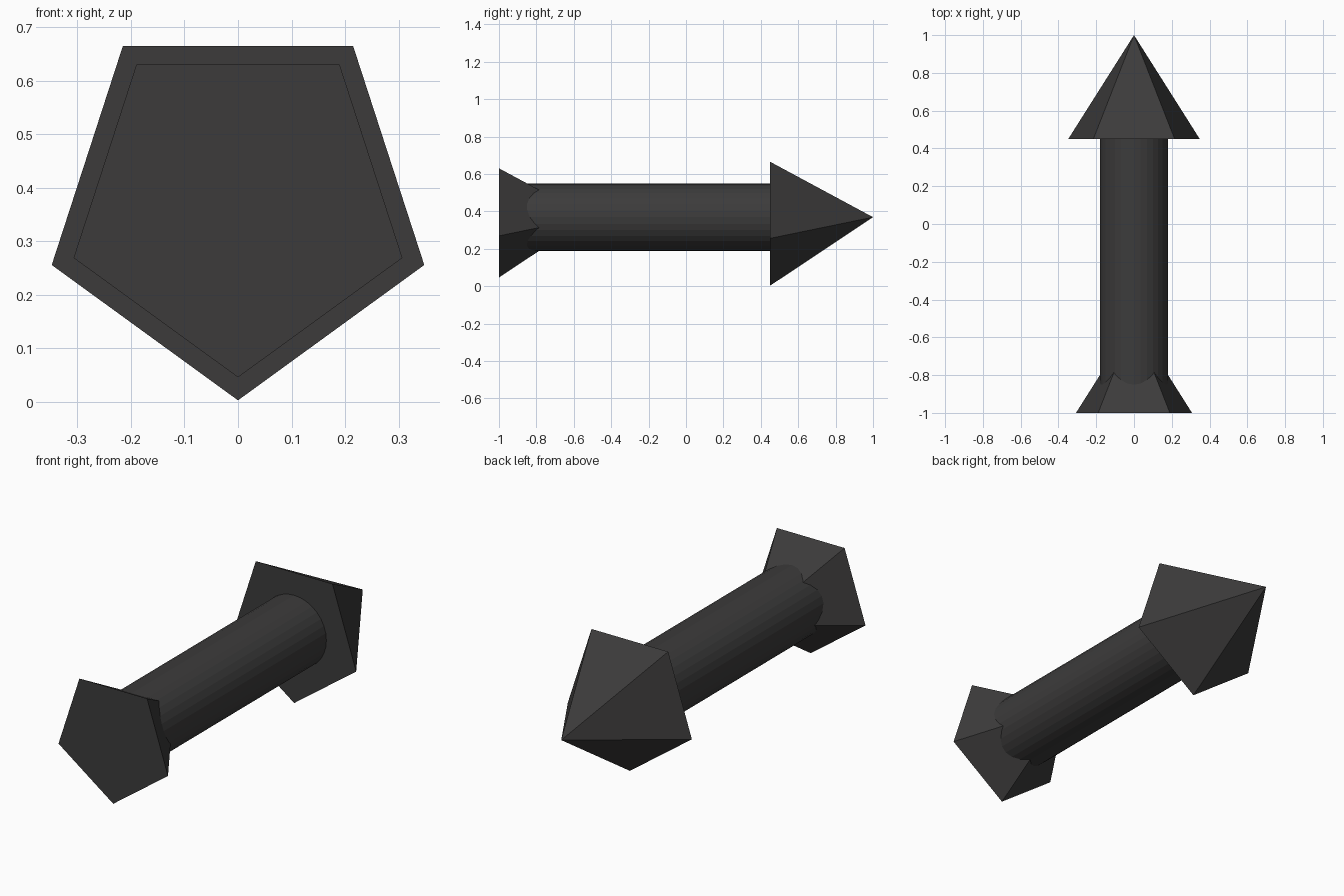
import bpy
from math import pi

if "Cube" in bpy.data.objects:
    bpy.data.objects.remove(bpy.data.objects["Cube"])

AXIS_Z = 0.369  # height of the arrow's axis

dark = bpy.data.materials.new("dark_grey")
dark.diffuse_color = (0.045, 0.044, 0.044, 1)
dark.use_nodes = True
dark.node_tree.nodes["Principled BSDF"].inputs["Base Color"].default_value = dark.diffuse_color


def add_part(name, sides, radius_start, radius_end, y_start, y_end):
    """Cone or cylinder lying along +y, with its first corner pointing down."""
    bpy.ops.mesh.primitive_cone_add(
        vertices=sides, radius1=radius_start, radius2=radius_end,
        depth=y_end - y_start, location=(0, (y_start + y_end) / 2, AXIS_Z),
        rotation=(-pi / 2, 0, 0))
    part = bpy.context.object
    part.name = name
    part.data.materials.append(dark)
    return part


# Five-sided pointed head
add_part("arrow_head", 5, 0.366, 0, 0.45, 1.0)

# Round shaft, its rear end buried in the tail
add_part("shaft", 32, 0.181, 0.181, -0.85, 0.45 + 0.01)

# Five-sided tail whose point is buried in the shaft
add_part("tail", 5, 0.323, 0, -1.0, -0.515)
